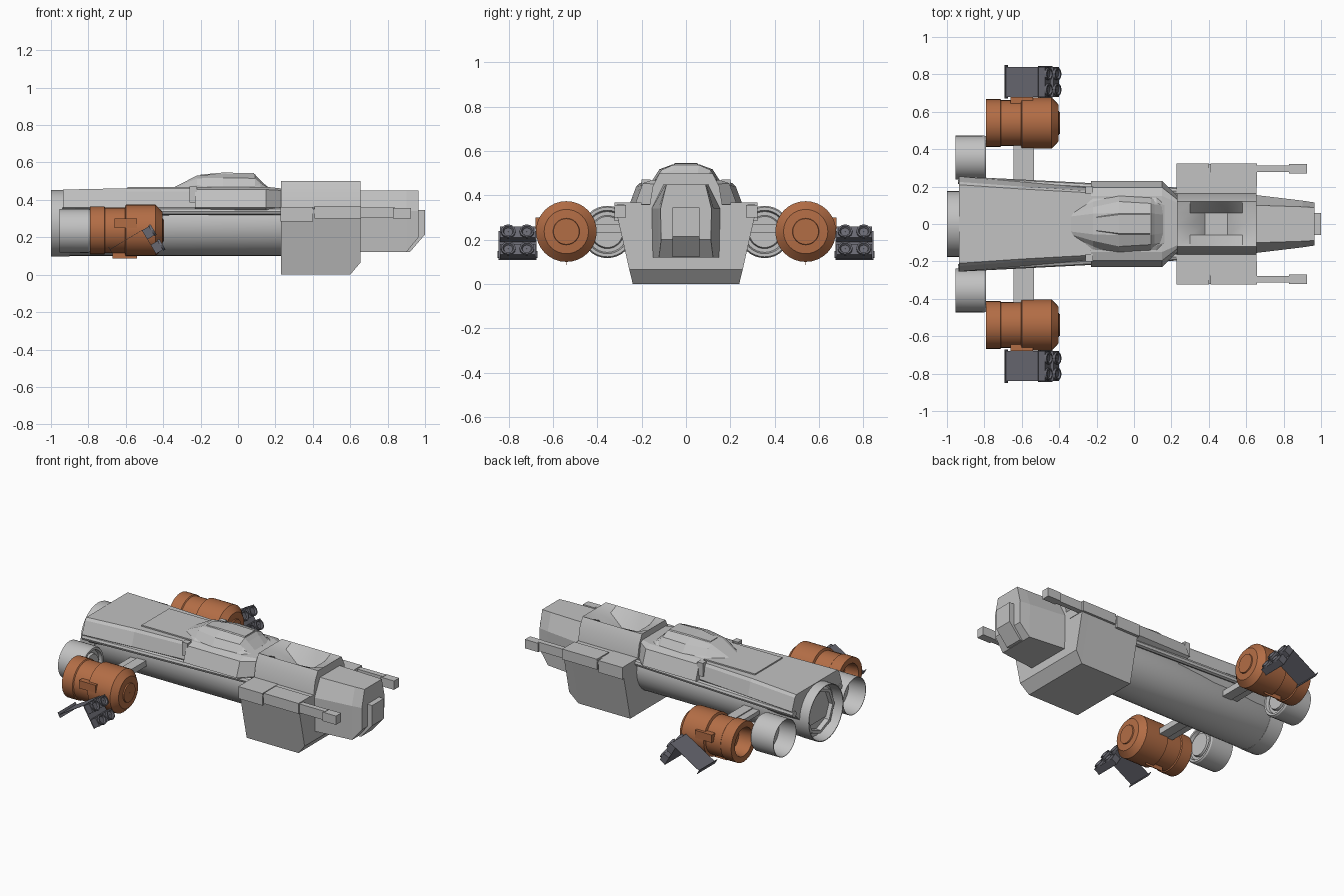
import bpy, bmesh
from math import cos, sin, pi, radians
from mathutils import Matrix, Vector

cube = bpy.data.objects.get("Cube")
if cube:
    bpy.data.objects.remove(cube, do_unlink=True)


def material(name, rgb):
    m = bpy.data.materials.new(name)
    m.use_nodes = True
    m.diffuse_color = (*rgb, 1)
    m.node_tree.nodes["Principled BSDF"].inputs["Base Color"].default_value = (*rgb, 1)
    return m


GREY = material("hull grey", (0.54, 0.54, 0.54))
ORANGE = material("engine orange", (0.45, 0.153, 0.06))
DARK = material("launcher grey", (0.14, 0.14, 0.165))


def finish(bm, name, mat, smooth=False):
    bmesh.ops.recalc_face_normals(bm, faces=bm.faces)
    me = bpy.data.meshes.new(name)
    bm.to_mesh(me)
    bm.free()
    me.materials.append(mat)
    ob = bpy.data.objects.new(name, me)
    bpy.context.collection.objects.link(ob)
    if smooth:
        bpy.ops.object.select_all(action='DESELECT')
        ob.select_set(True)
        bpy.context.view_layer.objects.active = ob
        bpy.ops.object.shade_smooth_by_angle(angle=radians(30))
    return ob


def bridge(bm, rings, caps=True):
    n = len(rings[0])
    for a, b in zip(rings, rings[1:]):
        for i in range(n):
            j = (i + 1) % n
            bm.faces.new((a[i], a[j], b[j], b[i]))
    if caps:
        bm.faces.new(rings[0])
        bm.faces.new(rings[-1])


def loft(name, sections, mat=GREY, smooth=False):
    """Sections are (x, half outline of (y, z)); each outline is mirrored over y = 0."""
    bm = bmesh.new()
    rings = []
    for x, half in sections:
        mirrored = [(-y, z) for y, z in reversed(half) if y > 0]
        rings.append([bm.verts.new((x, y, z)) for y, z in half + mirrored])
    bridge(bm, rings)
    return finish(bm, name, mat, smooth)


def revolve(name, profile, y, z, mat, closed=False, seg=32):
    """Spin (x, radius) points about an axis parallel to x."""
    bm = bmesh.new()
    rings = [[bm.verts.new((x, y + r * cos(2 * pi * i / seg), z + r * sin(2 * pi * i / seg)))
              for i in range(seg)] for x, r in profile]
    if closed:
        rings.append(rings[0])
    bridge(bm, rings, not closed)
    return finish(bm, name, mat, True)


def box(name, lo, hi, mat=GREY, matrix=None):
    bm = bmesh.new()
    bmesh.ops.create_cube(bm, size=1)
    for v in bm.verts:
        v.co = Vector([a + (b - a) * (c + 0.5) for a, b, c in zip(lo, hi, v.co)])
    if matrix:
        bm.transform(matrix)
    return finish(bm, name, mat)


def side_box(name, s, x, y, z, mat=GREY):
    ys = sorted((s * y[0], s * y[1]))
    return box(name, (x[0], ys[0], z[0]), (x[1], ys[1], z[1]), mat)


def rod(name, a, b, r, mat=GREY, seg=8):
    a, b = Vector(a), Vector(b)
    bm = bmesh.new()
    bmesh.ops.create_cone(bm, cap_ends=True, segments=seg, radius1=r, radius2=r, depth=(b - a).length)
    bm.transform(Matrix.Translation((a + b) / 2) @ (b - a).to_track_quat('Z', 'Y').to_matrix().to_4x4())
    return finish(bm, name, mat, True)


# Hull: round belly with a faceted deck on top
revolve("belly", [(-0.93, 0.165), (-0.91, 0.175), (0.24, 0.175)], 0, 0.275, GREY)
loft("rear_deck", [
    (-0.935, [(0.21, 0.455), (0.225, 0.44), (0.255, 0.36), (0.24, 0.345), (0.1, 0.2)]),
    (-0.6, [(0.187, 0.462), (0.2, 0.445), (0.225, 0.36), (0.21, 0.345), (0.1, 0.2)]),
    (-0.2, [(0.165, 0.462), (0.175, 0.445), (0.19, 0.36), (0.175, 0.345), (0.1, 0.2)])])
box("deck_panel", (-0.59, -0.14, 0.455), (-0.2, 0.14, 0.47))
loft("mid_body", [
    (-0.23, [(0.15, 0.47), (0.195, 0.455), (0.23, 0.36), (0.2, 0.345)]),
    (0.15, [(0.15, 0.47), (0.195, 0.455), (0.23, 0.36), (0.2, 0.345)]),
    (0.24, [(0.11, 0.46), (0.125, 0.45), (0.14, 0.36), (0.14, 0.345)])])

# Canopy on its skirt
loft("canopy_skirt", [
    (-0.3, [(0.06, 0.472), (0.1, 0.455)]),
    (-0.22, [(0.11, 0.485), (0.165, 0.455)]),
    (0.12, [(0.115, 0.485), (0.165, 0.455)]),
    (0.165, [(0.1, 0.468), (0.13, 0.455)])])
loft("canopy", [
    (-0.34, [(0.04, 0.468), (0.055, 0.463), (0.065, 0.455)]),
    (-0.22, [(0.055, 0.53), (0.09, 0.515), (0.14, 0.455)]),
    (-0.08, [(0.06, 0.54), (0.12, 0.518), (0.16, 0.455)]),
    (0.09, [(0.06, 0.537), (0.11, 0.515), (0.15, 0.455)]),
    (0.11, [(0.055, 0.515), (0.105, 0.498), (0.145, 0.455)]),
    (0.155, [(0.05, 0.472), (0.1, 0.467), (0.13, 0.455)])])
loft("canopy_roof", [(-0.2, [(0.035, 0.535), (0.045, 0.52)]),
                     (-0.08, [(0.05, 0.546), (0.065, 0.53)]),
                     (0.085, [(0.05, 0.543), (0.065, 0.525)])])

# Forward module, its saddle-shaped roof and the nose
side = [(0.27, 0.36), (0.32, 0.35)]
loft("forward_module", [
    (0.23, side + [(0.24, 0)]),
    (0.6, side + [(0.24, 0)]),
    (0.655, side + [(0.256, 0.065)])])
roof = [(0.23, 0.06, 0.5), (0.3, 0.06, 0.475), (0.38, 0.06, 0.4), (0.5, 0.06, 0.4),
        (0.58, 0.06, 0.475), (0.655, 0.06, 0.5)]
loft("module_roof", [(x, [(0, z), (y, z), (0.12, 0.5), (0.15, 0.44), (0.165, 0.35)])
                     for x, y, z in roof], smooth=True)
loft("nose", [
    (0.65, [(0.1, 0.45), (0.155, 0.34), (0.15, 0.12)]),
    (0.9, [(0.092, 0.45), (0.125, 0.34), (0.122, 0.12)]),
    (0.965, [(0.088, 0.45), (0.115, 0.34), (0.112, 0.2)])])
loft("nose_plate", [
    (0.88, [(0.06, 0.345), (0.06, 0.122)]),
    (0.92, [(0.06, 0.345), (0.06, 0.122)]),
    (1.0, [(0.06, 0.345), (0.06, 0.215)])])

# Main exhaust: open ring with a recessed faceted nozzle
revolve("main_exhaust", [(-1, 0.177), (-0.9, 0.177), (-0.9, 0.16), (-1, 0.172)], 0, 0.275, GREY, True)
revolve("main_nozzle", [(-0.96, 0.145), (-0.92, 0.155), (-0.92, 0.12), (-0.96, 0.125)],
        0, 0.275, GREY, True, 8)

AXIS_TILT = Matrix.Rotation(radians(-31), 4, 'Y')   # launchers aim forward and up

for s, tag in ((1, "left"), (-1, "right")):
    # Rails, fins and guns along the hull sides
    rod(f"{tag}_rail", (-0.94, s * 0.235, 0.338), (0.24, s * 0.175, 0.338), 0.02)
    side_box(f"{tag}_deck_fin", s, (-0.26, -0.22), (0.16, 0.2), (0.385, 0.472))
    side_box(f"{tag}_ledge", s, (0.228, 0.4), (0.16, 0.323), (0.285, 0.362))
    side_box(f"{tag}_gun_mount", s, (0.41, 0.658), (0.2, 0.323), (0.3, 0.367))
    side_box(f"{tag}_gun_barrel", s, (0.65, 0.84), (0.278, 0.312), (0.302, 0.36))
    side_box(f"{tag}_gun_muzzle", s, (0.83, 0.925), (0.27, 0.322), (0.3, 0.357))

    # Inner exhaust nacelle: hollow rear, ringed front
    revolve(f"{tag}_nacelle", [(-0.955, 0.117), (-0.8, 0.118), (-0.79, 0.112), (-0.79, 0.098),
                               (-0.81, 0.092), (-0.81, 0.075), (-0.795, 0.07), (-0.795, 0.001),
                               (-0.83, 0.001), (-0.84, 0.105), (-0.955, 0.114)],
            s * 0.355, 0.235, GREY, True)

    # Outer engine with a hollow rear and a disc on the nose
    revolve(f"{tag}_engine", [
        (-0.79, 0.128), (-0.715, 0.128), (-0.71, 0.122), (-0.605, 0.122), (-0.6, 0.137),
        (-0.44, 0.137), (-0.405, 0.1), (-0.402, 0.06), (-0.395, 0.058), (-0.395, 0.001),
        (-0.7, 0.001), (-0.7, 0.08), (-0.79, 0.09)], s * 0.54, 0.237, ORANGE, True)
    side_box(f"{tag}_engine_mount", s, (-0.66, -0.54), (0.64, 0.68), (0.25, 0.3), ORANGE)
    side_box(f"{tag}_engine_foot", s, (-0.67, -0.54), (0.539, 0.541), (0.087, 0.12), ORANGE)

    # Flat strut out to the engine
    side_box(f"{tag}_strut", s, (-0.645, -0.6), (0.15, 0.44), (0.235, 0.262))
    side_box(f"{tag}_strut_spar", s, (-0.6, -0.535), (0.15, 0.44), (0.23, 0.268))

    # Launcher: backing plate, trailing shield with a lip, and two bars of paired tubes
    pod = Matrix.Translation((-0.457, s * 0.76, 0.185)) @ AXIS_TILT
    box(f"{tag}_launcher_back", (-0.022, -0.085, -0.075), (-0.02, 0.085, 0.075), DARK, pod)
    box(f"{tag}_launcher_shield", (-0.22, -0.08, 0.073), (-0.02, 0.08, 0.075), DARK, pod)
    box(f"{tag}_shield_lip", (-0.222, -0.09, 0.055), (-0.219, 0.09, 0.09), DARK, pod)
    for dz in (-0.045, 0.045):
        box(f"{tag}_launcher_bar", (-0.02, -0.08, dz - 0.028), (0.022, 0.08, dz + 0.028), DARK, pod)
        for dy in (-0.042, 0.042):
            tube = revolve(f"{tag}_launch_tube",
                           [(0.02, 0.033), (0.034, 0.033), (0.034, 0.025), (0.024, 0.02),
                            (0.024, 0.001), (0.02, 0.001)], dy, dz, DARK, True, 12)
            tube.data.transform(pod)
